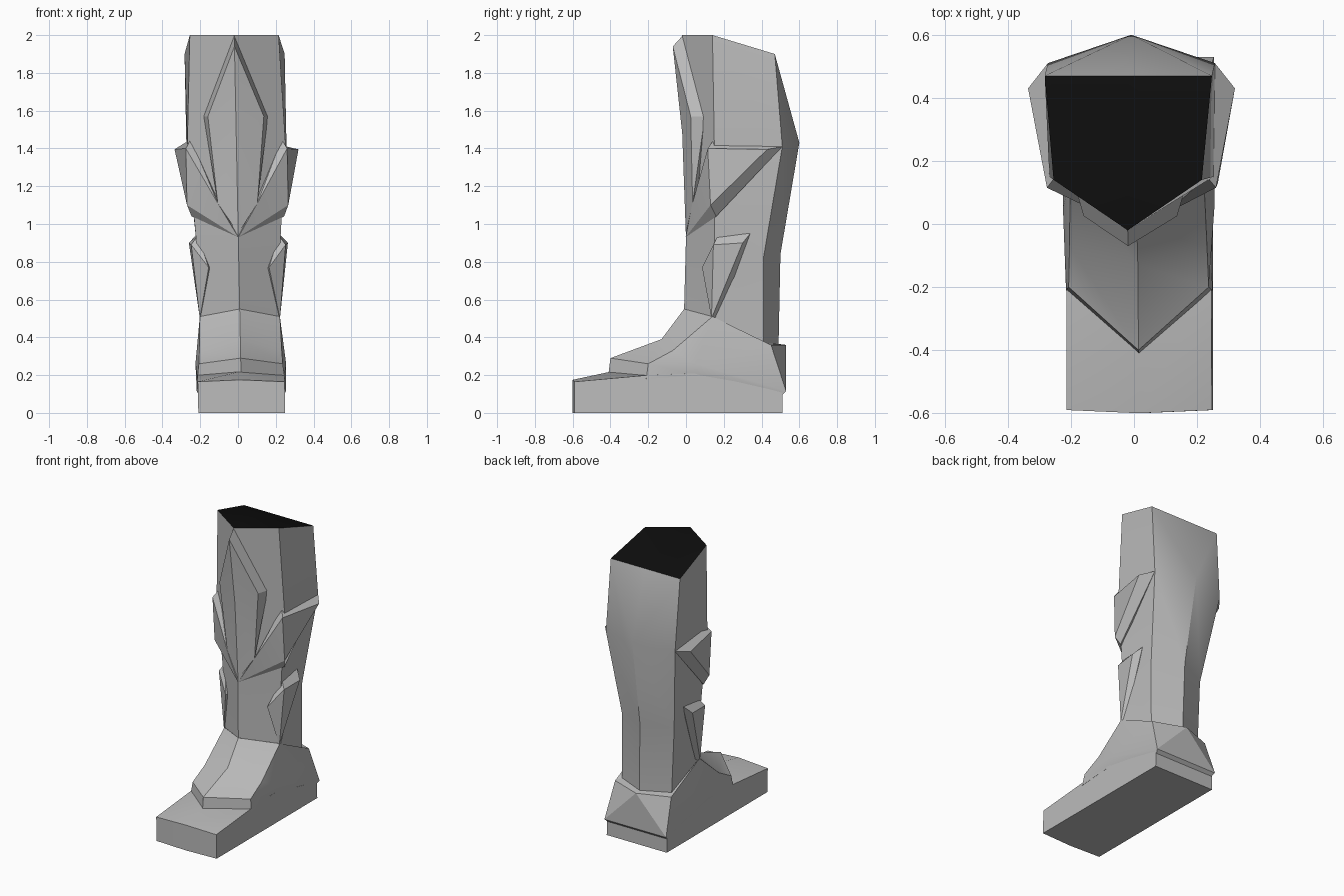
import bpy, bmesh, math

cube = bpy.data.objects.get("Cube")
if cube:
    bpy.data.objects.remove(cube, do_unlink=True)


def material(name, rgb):
    m = bpy.data.materials.new(name)
    m.use_nodes = True
    m.diffuse_color = (*rgb, 1)
    m.node_tree.nodes["Principled BSDF"].inputs["Base Color"].default_value = (*rgb, 1)
    return m


grey = material("armour grey", (0.5, 0.5, 0.5))
black = material("opening black", (0.004, 0.004, 0.004))


def lean(x, z):
    # the leg drifts slightly sideways with height
    return x + 0.02 - 0.02 * z


def build(name, points, faces, core=None, mat=grey):
    """Make both halves from named +x points; core closes open rims inside."""
    bm = bmesh.new()
    right, left = {}, {}
    for key, (x, y, z) in points.items():
        right[key] = bm.verts.new((lean(x, z), y, z))
        left[key] = right[key] if x == 0 else bm.verts.new((lean(-x, z), y, z))
    for face in faces:
        keys = face.split()
        bm.faces.new([right[k] for k in keys])
        bm.faces.new([left[k] for k in reversed(keys)])
    if core:
        x, y, z = core
        rims = [e for e in bm.edges if e.is_boundary]
        a = bm.verts.new((lean(x, z), y, z))
        b = a if x == 0 else bm.verts.new((lean(-x, z), y, z))
        for e in rims:
            side = sum(v.co.x - lean(0, v.co.z) for v in e.verts)
            bm.faces.new((e.verts[0], e.verts[1], a if side > 0 else b))
        bmesh.ops.recalc_face_normals(bm, faces=bm.faces)
    else:
        bm.normal_update()
        for f in bm.faces:
            if f.normal.z < 0:
                f.normal_flip()
    me = bpy.data.meshes.new(name)
    bm.to_mesh(me)
    bm.free()
    me.materials.append(mat)
    ob = bpy.data.objects.new(name, me)
    bpy.context.collection.objects.link(ob)
    bpy.ops.object.select_all(action='DESELECT')
    ob.select_set(True)
    bpy.context.view_layer.objects.active = ob
    bpy.ops.object.shade_smooth_by_angle(angle=math.radians(22))
    return ob


# Shaft: rings of front, side, back corner and calf ridge
shaft = {
    "f0": (0, -.02, 2), "s0": (.235, .14, 2), "k0": (.265, .47, 1.9), "b0": (0, .47, 1.9),
    "f1": (0, 0, 1.48), "s1": (.26, .15, 1.42), "k1": (.265, .51, 1.41), "b1": (0, .6, 1.43),
    "f2": (0, 0, .93), "s2": (.222, .15, .9), "k2": (.2, .41, .82), "b2": (0, .5, .84),
    "f3": (0, -.01, .55), "s3": (.21, .14, .51), "k3": (.19, .41, .37), "b3": (0, .49, .36),
}
faces = ["k0 b1 k1", "k0 b0 b1"]
for i in range(3):
    j = i + 1
    faces += [f"f{i} s{i} s{j} f{j}", f"s{i} k{i} k{j} s{j}"]
    if i:
        faces.append(f"k{i} b{i} b{j} k{j}")
build("shaft", shaft, faces, core=(0, .25, 1.0))

# Dark opening at the top
opening = {k: shaft[k] for k in ("f0", "s0", "k0", "b0")}
opening["c"] = (0, .14, 2)
build("top_opening", opening, ["f0 s0 c", "s0 k0 b0 c"], mat=black)

# Diamond knee guard
build("knee_guard", {
    "top": (0, -.02, 1.995), "tip": (0, -.07, 1.94),
    "base": (.17, .1, 1.57), "edge": (.148, .025, 1.57),
    "low": (.105, .035, 1.11), "mid": (0, -.02, 1.48), "end": (0, -.001, .95),
}, ["tip edge mid", "edge low mid", "mid low end", "top base edge tip", "base low edge"],
    core=(0, .2, 1.4))

# Upper side guards with an upward ledge and a bevelled underside
build("calf_guards", {
    "end": (0, -.002, .93), "low": (.105, .034, 1.11), "front": (.268, .115, 1.4),
    "wing": (.328, .43, 1.395), "point": (.268, .13, 1.1), "under": (.245, .16, 1.04),
    "back": (.265, .51, 1.41), "ledge": (.24, .15, 1.45),
}, ["low point front", "end point low", "end under point", "front point wing",
    "point under back wing", "low front ledge", "front wing back ledge"],
    core=(.1, .25, 1.25))

# Lower side guards
build("ankle_guards", {
    "low": (.16, .085, .77), "front": (.25, .145, .89), "wing": (.262, .3, .9),
    "back": (.215, .34, .95), "ledge": (.215, .17, .94),
    "point": (.212, .135, .5), "under": (.205, .175, .5),
}, ["low point front", "front point wing", "point under back wing",
    "low front ledge", "front wing back ledge"], core=(.1, .25, .75))

# Foot: instep, toe plate and heel counter
build("foot", {
    "f0": (0, -.01, .55), "s0": (.212, .14, .51), "k0": (.19, .41, .37), "b0": (0, .49, .365),
    "ks": (.215, .45, .36), "kb": (0, .53, .36),
    "f1": (0, -.13, .39), "s1": (.218, -.07, .33),
    "f2": (0, -.4, .29), "s2": (.222, -.2, .26),
    "f3": (0, -.41, .21), "s3": (.232, -.21, .18),
    "a": (.24, .05, .26), "au": (.23, .07, .2),
    "h": (.236, .53, .115), "hc": (0, .53, .115),
    "hu": (.225, .51, .095), "hcu": (0, .51, .095),
}, ["f0 s0 s1 f1", "f1 s1 s2 f2", "f2 s2 s3 f3", "s0 a s1", "s1 a s2", "s2 a au s3",
    "s0 ks a", "ks h a", "ks kb h", "kb hc h", "a h hu au", "h hc hcu hu",
    "s0 k0 ks", "k0 b0 kb ks"], core=(0, .15, .25))

# Sole
build("sole", {
    "t0": (0, -.6, .175), "t1": (.23, -.59, .165), "t2": (.23, -.2, .2), "t3": (0, -.39, .22),
    "t4": (.23, .07, .21), "t5": (.23, .51, .11), "t6": (0, .51, .11), "t7": (0, .07, .21),
    "b0": (0, -.6, 0), "b1": (.23, -.59, 0), "b5": (.23, .51, 0), "b6": (0, .51, 0),
}, ["t0 t1 t2 t3", "t3 t2 t4 t7", "t7 t4 t5 t6", "t0 b0 b1 t1", "t1 b1 b5 t5 t4 t2",
    "t5 b5 b6 t6", "b0 b6 b5 b1"], core=(0, .1, .1))
